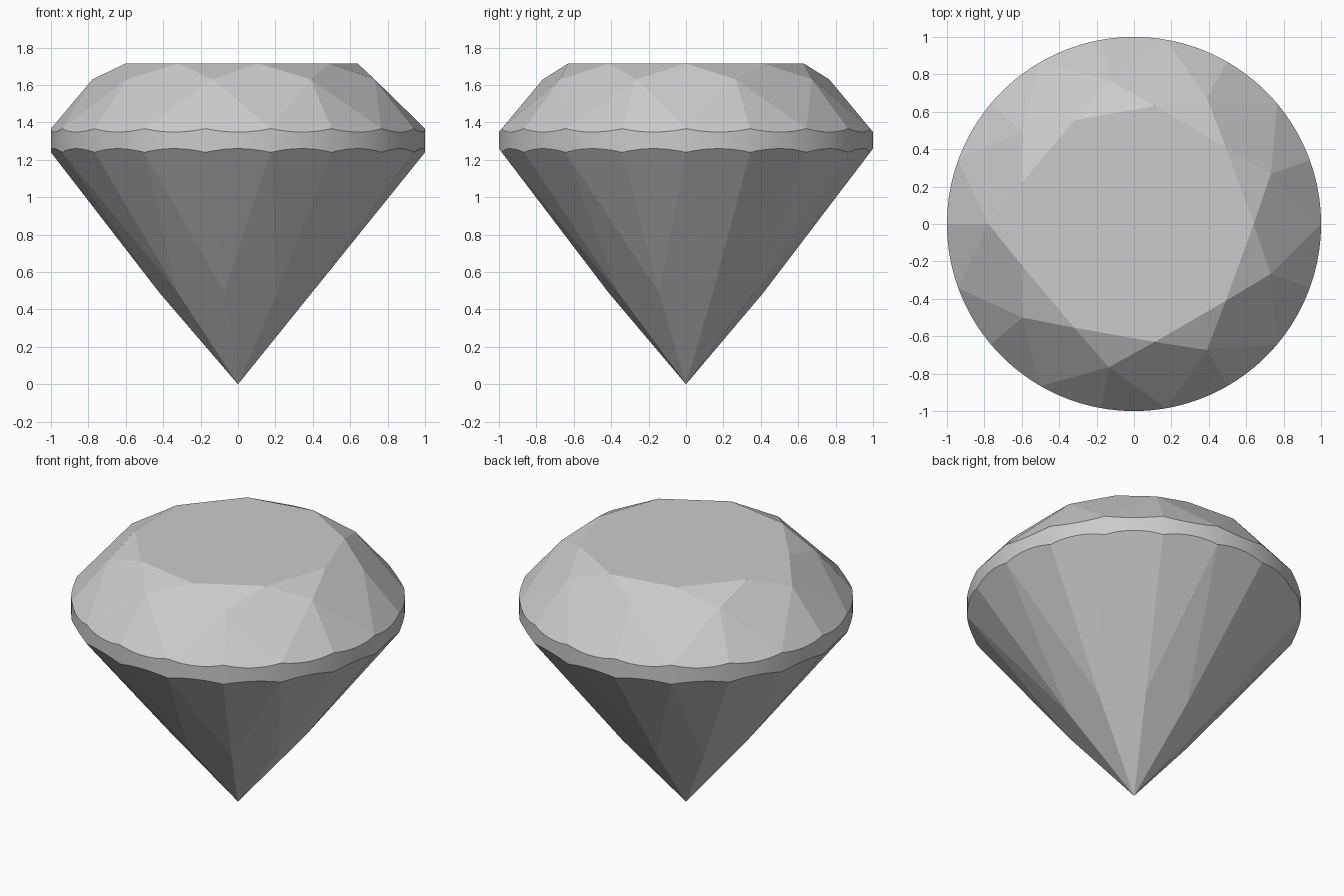
import bpy
import bmesh
from math import cos, sin, radians
from mathutils import Vector

if "Cube" in bpy.data.objects:
    bpy.data.objects.remove(bpy.data.objects["Cube"])

FOLD = 9                      # symmetry of the cut
STEP = 360 / FOLD             # angle between main facets
HALF = STEP / 2
ARC = 10                      # girdle segments per half facet
TABLE_R, TABLE_Z = 0.64, 1.715
STAR_R, STAR_Z = 0.778, 1.63
GIRDLE_TOP, GIRDLE_LOW = 1.367, 1.24
LOWER_R = 0.42
LOWER_Z = GIRDLE_LOW * LOWER_R * cos(radians(HALF))


def polar(angle, radius, z):
    a = radians(angle)
    return Vector((radius * cos(a), radius * sin(a), z))


def scallop(start, z, apex_r, apex_z):
    """Curve where a half facet's plane meets the round girdle."""
    edge = cos(radians(HALF / 2))
    slope = (apex_z - z) / ((1 - apex_r) * edge)
    points = []
    for i in range(ARC + 1):
        offset = HALF * i / ARC
        rise = slope * (edge - cos(radians(offset - HALF / 2)))
        points.append(polar(start + offset, 1, z + rise))
    return points


bm = bmesh.new()


def facet(points):
    bm.faces.new([bm.verts.new(p) for p in points])


# Table
facet([polar(k * STEP, TABLE_R, TABLE_Z) for k in range(FOLD)])

for k in range(FOLD):
    a = k * STEP
    table = polar(a, TABLE_R, TABLE_Z)
    star = polar(a + HALF, STAR_R, STAR_Z)
    lower = polar(a + HALF, LOWER_R, LOWER_Z)
    # Star and main crown facets
    facet([table, star, polar(a + STEP, TABLE_R, TABLE_Z)])
    facet([table, polar(a - HALF, STAR_R, STAR_Z), polar(a, 1, GIRDLE_TOP), star])
    # Main pavilion facet
    facet([Vector((0, 0, 0)), lower, polar(a, 1, GIRDLE_LOW),
           polar(a - HALF, LOWER_R, LOWER_Z)])
    # Half facets above and below, with the girdle band between them
    for start in (a, a + HALF):
        top = scallop(start, GIRDLE_TOP, STAR_R, STAR_Z)
        low = scallop(start, GIRDLE_LOW, LOWER_R, LOWER_Z)
        facet([star] + top)
        facet([lower] + low[::-1])
        for i in range(ARC):
            facet([low[i], low[i + 1], top[i + 1], top[i]])

bmesh.ops.remove_doubles(bm, verts=bm.verts, dist=0.0001)
bmesh.ops.recalc_face_normals(bm, faces=bm.faces)

mesh = bpy.data.meshes.new("cut_gem")
bm.to_mesh(mesh)
bm.free()
gem = bpy.data.objects.new("cut_gem", mesh)
bpy.context.collection.objects.link(gem)

# Single pale grey colour
grey = bpy.data.materials.new("pale_grey")
grey.use_nodes = True
colour = (0.6, 0.6, 0.6, 1)
grey.diffuse_color = colour
grey.node_tree.nodes["Principled BSDF"].inputs["Base Color"].default_value = colour
mesh.materials.append(grey)

# Round girdle, crisp facets
bpy.context.view_layer.objects.active = gem
gem.select_set(True)
bpy.ops.object.shade_smooth_by_angle(angle=radians(2.5))
